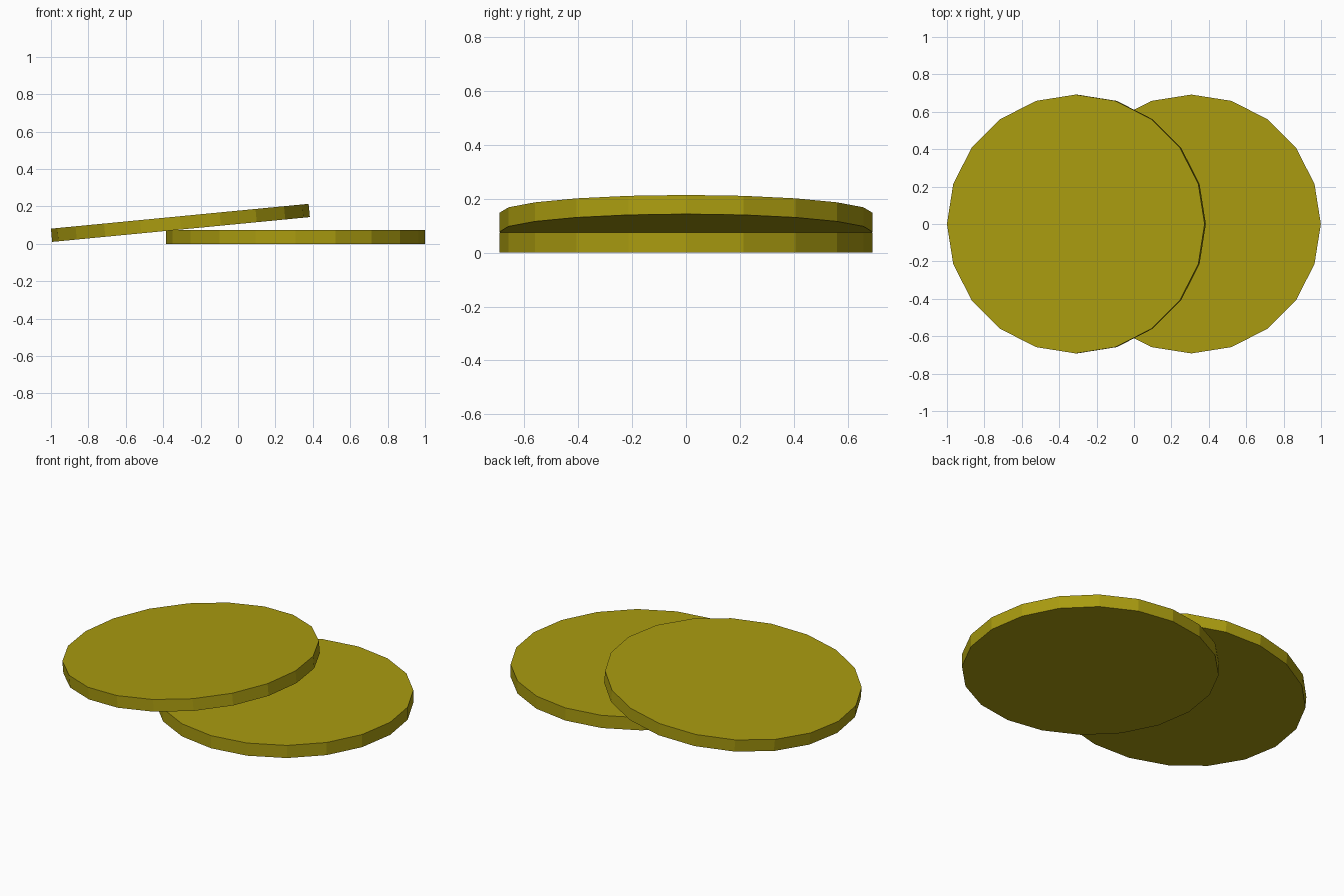
import bpy
import math

if "Cube" in bpy.data.objects:
    bpy.data.objects.remove(bpy.data.objects["Cube"])

# Gold material
gold = bpy.data.materials.new("gold")
gold.diffuse_color = (0.40, 0.33, 0.005, 1)
gold.use_nodes = True
gold.node_tree.nodes["Principled BSDF"].inputs["Base Color"].default_value = gold.diffuse_color


def coin(name, x, z, thickness, tilt=0.0):
    """Flat-shaded 20-sided disc with a corner pointing along x."""
    bpy.ops.mesh.primitive_cylinder_add(
        vertices=20, radius=0.692, depth=thickness,
        location=(x, 0, z), rotation=(0, math.radians(-tilt), 0))
    ob = bpy.context.object
    ob.name = name
    ob.data.materials.append(gold)
    return ob


# Coin lying flat on the ground
coin("flat_coin", 0.307, 0.0375, 0.075)

# Coin leaning on the edge of the flat one
coin("leaning_coin", -0.308, 0.112, 0.071, tilt=5.5)
